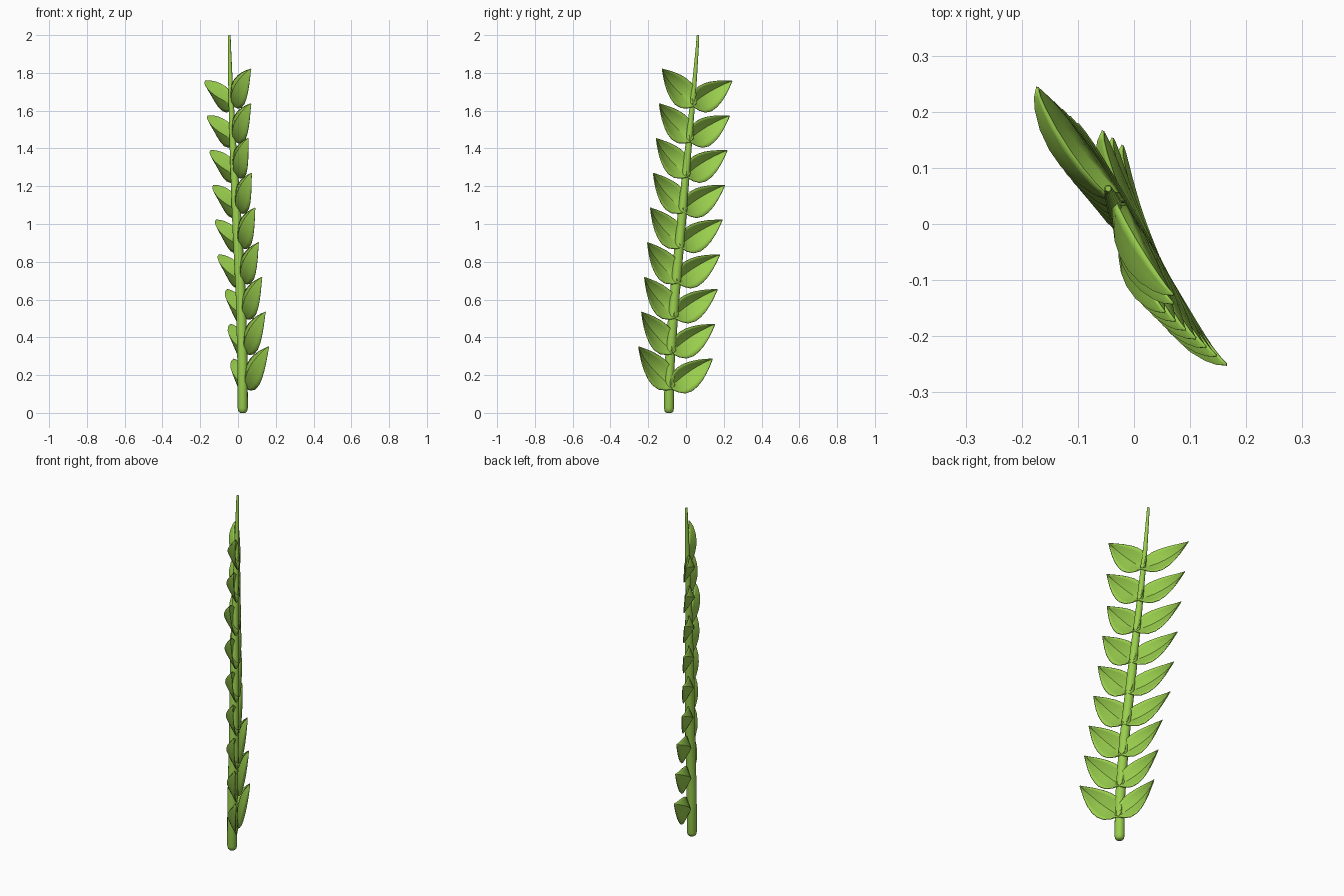
import bpy, bmesh, math
from mathutils import Vector

cube = bpy.data.objects.get("Cube")
if cube:
    bpy.data.objects.remove(cube, do_unlink=True)

green = bpy.data.materials.new("leaf_green")
green.use_nodes = True
colour = (0.32, 0.62, 0.075, 1)
green.diffuse_color = colour
green.node_tree.nodes["Principled BSDF"].inputs["Base Color"].default_value = colour

# Stem path: x, y, z, radius
STEM = [(.025, -.09, 0, .014), (.025, -.09, .008, .023), (.025, -.09, .025, .027),
        (.024, -.087, .25, .027), (.016, -.062, .6, .027), (-.005, -.025, 1, .025),
        (-.026, .012, 1.4, .018), (-.04, .045, 1.75, .012), (-.045, .06, 1.94, .008),
        (-.046, .063, 1.995, .007), (-.046, .063, 2, .005)]
FACING = Vector((.835, .55, 0))      # direction the hollow side of the leaves faces
SPREAD = Vector((-.55, .835, 0))     # direction from front leaves to back leaves
PAIRS = 9


def finish(bm, name, angle):
    bmesh.ops.recalc_face_normals(bm, faces=bm.faces)
    mesh = bpy.data.meshes.new(name)
    bm.to_mesh(mesh)
    bm.free()
    mesh.materials.append(green)
    obj = bpy.data.objects.new(name, mesh)
    bpy.context.collection.objects.link(obj)
    bpy.ops.object.select_all(action='DESELECT')
    obj.select_set(True)
    bpy.context.view_layer.objects.active = obj
    bpy.ops.object.shade_smooth_by_angle(angle=math.radians(angle))
    return obj


def stem_at(z):
    for a, b in zip(STEM, STEM[1:]):
        if a[2] <= z <= b[2]:
            return Vector(a[:3]).lerp(Vector(b[:3]), (z - a[2]) / (b[2] - a[2]))


# Stem: tapered round tube with soft ends
def make_stem(sides=14):
    bm = bmesh.new()
    rings = []
    for x, y, z, r in STEM:
        angles = [math.tau * k / sides for k in range(sides)]
        rings.append([bm.verts.new((x + r * math.cos(a), y + r * math.sin(a), z)) for a in angles])
    for low, high in zip(rings, rings[1:]):
        for k in range(sides):
            j = (k + 1) % sides
            bm.faces.new((low[k], low[j], high[j], high[k]))
    bm.faces.new(rings[0])
    bm.faces.new(rings[-1])
    finish(bm, "stem", 60)


# Leaf outline: fraction of length, half width
OUTLINE = [(0, .014), (.07, .043), (.18, .07), (.32, .081), (.46, .077), (.6, .065),
           (.75, .045), (.88, .023), (.95, .01), (1, .001)]
ACROSS = [-1, -.75, -.5, -.25, 0, .25, .5, .75, 1]


# Leaf: spoon-shaped, with a folded midrib bowed away from the hollow side
def make_leaf(name, base, tip, upper_width, upper_bow, lower_bow, mid_bow=.05):
    axis = (tip - base).normalized()
    normal = (FACING - axis * FACING.dot(axis)).normalized()
    side = normal.cross(axis)
    if side.z < 0:
        side = -side
    bm = bmesh.new()
    rows = []
    for t, width in OUTLINE:
        arch = (4 * t * (1 - t)) ** .75
        centre = base.lerp(tip, t)
        row = []
        for v in ACROSS:
            edge_bow = upper_bow if v > 0 else lower_bow
            bow = mid_bow + (edge_bow - mid_bow) * abs(v) ** 1.1
            reach = width * v * (upper_width if v > 0 else 1)
            row.append(bm.verts.new(centre + side * reach - normal * bow * arch))
        rows.append(row)
    for a, b in zip(rows, rows[1:]):
        for k in range(len(ACROSS) - 1):
            bm.faces.new((a[k], a[k + 1], b[k + 1], b[k]))
    leaf = finish(bm, name, 35)
    thick = leaf.modifiers.new("thickness", 'SOLIDIFY')
    thick.thickness = .005
    thick.offset = 0


make_stem()
for i in range(PAIRS):
    z = .135 + .187 * i
    # Leaves are attached on the hollow side of the stem
    base = stem_at(z) + FACING * (.03 - .0015 * i)
    # The top two front leaves and the lowest three back leaves are turned
    front_x = .165 - .0183 * i if i < 7 else .07
    back_x = -.02 - .0175 * i if i < 3 else -.056 - .0145 * i
    front_tip = Vector((front_x, -.25 + .0156 * i, .35 + .1838 * i))
    back_tip = Vector((back_x, .14 + .013 * i, .285 + .184 * i))
    make_leaf(f"front_leaf_{i + 1}", base + SPREAD * .006, front_tip, .92, .01, .006)
    make_leaf(f"back_leaf_{i + 1}", base - SPREAD * .006, back_tip, .8, .022, -.006)
